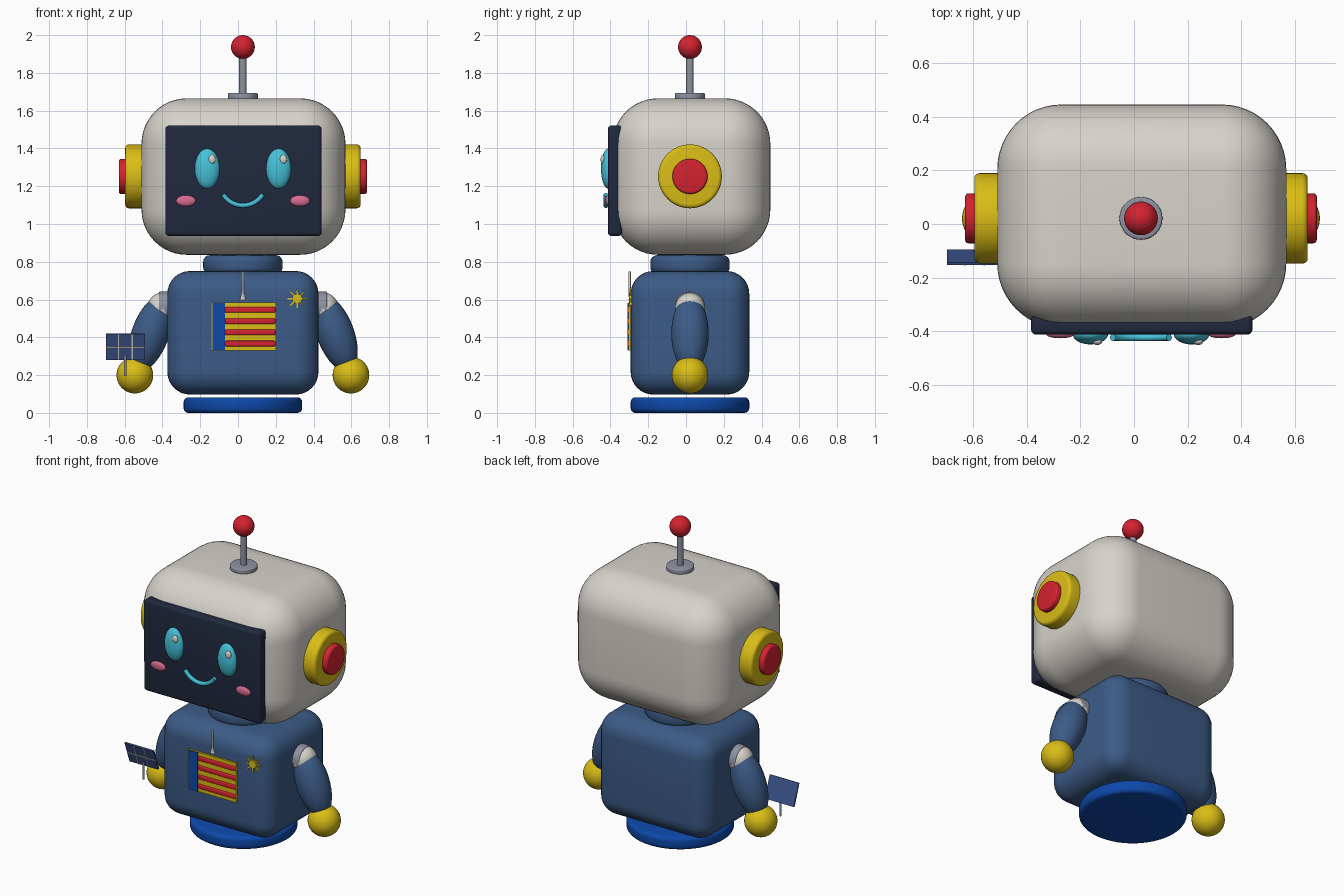
import bpy, math

if "Cube" in bpy.data.objects:
    bpy.data.objects.remove(bpy.data.objects["Cube"])

CX, CY = 0.026, 0.021          # axis of the figure


def material(name, rgb):
    m = bpy.data.materials.new(name)
    m.diffuse_color = (*rgb, 1)
    m.use_nodes = True
    m.node_tree.nodes["Principled BSDF"].inputs["Base Color"].default_value = m.diffuse_color
    return m


CREAM = material("cream", (0.68, 0.65, 0.60))
NAVY = material("screen_navy", (0.014, 0.022, 0.048))
TEAL = material("teal", (0.06, 0.54, 0.70))
YELLOW = material("yellow", (0.70, 0.51, 0.008))
RED = material("red", (0.66, 0.016, 0.030))
BLUE = material("body_blue", (0.045, 0.105, 0.24))
BASE = material("bright_blue", (0.004, 0.065, 0.40))
GREY = material("grey", (0.27, 0.29, 0.36))
PINK = material("pink", (0.68, 0.15, 0.28))
CELL = material("panel_blue", (0.045, 0.085, 0.26))


def finish(name, mat, bevel=0, segments=4):
    """Name the active object, colour it, round its edges and smooth it."""
    o = bpy.context.object
    o.name = name
    o.data.materials.append(mat)
    bpy.ops.object.transform_apply(location=False, rotation=False, scale=True)
    if bevel:
        b = o.modifiers.new("round", 'BEVEL')
        b.width, b.segments, b.limit_method = bevel, segments, 'ANGLE'
        b.angle_limit = math.radians(40)
        bpy.ops.object.modifier_apply(modifier="round")
    bpy.ops.object.shade_smooth_by_angle(angle=math.radians(35))
    return o


def box(name, mat, centre, size, bevel=0, segments=4, rot=(0, 0, 0)):
    bpy.ops.mesh.primitive_cube_add(size=1, location=centre, rotation=rot)
    bpy.context.object.scale = size
    return finish(name, mat, bevel, segments)


def cyl(name, mat, centre, r, depth, bevel=0, axis='Z', sides=48):
    rot = {'X': (0, math.pi / 2, 0), 'Y': (math.pi / 2, 0, 0), 'Z': (0, 0, 0)}[axis]
    bpy.ops.mesh.primitive_cylinder_add(vertices=sides, radius=r, depth=depth,
                                        location=centre, rotation=rot)
    return finish(name, mat, bevel)


def ball(name, mat, centre, radii, rot=(0, 0, 0)):
    bpy.ops.mesh.primitive_uv_sphere_add(segments=32, ring_count=20, radius=1,
                                         location=centre, rotation=rot)
    bpy.context.object.scale = radii
    return finish(name, mat)


# base, torso, neck, head
cyl("base", BASE, (CX, CY, 0.041), 0.314, 0.082, 0.025, sides=64)
box("torso", BLUE, (CX, CY, 0.424), (0.80, 0.628, 0.654), 0.12, 8)
cyl("neck", BLUE, (CX, CY, 0.785), 0.21, 0.10, 0.035, sides=64)
box("head", CREAM, (0.029, 0.029, 1.251), (1.08, 0.835, 0.828), 0.24, 12)

# antenna
cyl("antenna_base", GREY, (CX, CY, 1.675), 0.08, 0.036, 0.008)
cyl("antenna_stem", GREY, (CX, CY, 1.79), 0.02, 0.24, sides=24)
ball("antenna_ball", RED, (CX, CY, 1.937), (0.063,) * 3)

# face screen
box("screen", NAVY, (0.029, -0.376, 1.229), (0.828, 0.075, 0.585), 0.02)

# mouth arc
curve = bpy.data.curves.new("mouth", 'CURVE')
curve.dimensions = '3D'
curve.bevel_depth, curve.bevel_resolution, curve.use_fill_caps = 0.013, 3, True
arc = curve.splines.new('POLY')
arc.points.add(16)
for i, p in enumerate(arc.points):
    a = math.radians(-58 + 116 * i / 16)
    p.co = (CX + 0.124 * math.sin(a), -0.424, 1.222 - 0.124 * math.cos(a), 1)
mouth = bpy.data.objects.new("mouth", curve)
bpy.context.collection.objects.link(mouth)
curve.materials.append(TEAL)

# mirrored parts
for s, side in ((-1, "left"), (1, "right")):
    # eyes and cheeks
    ball(f"{side}_eye", TEAL, (CX + s * 0.189, -0.412, 1.293), (0.066, 0.038, 0.106))
    ball(f"{side}_eye_glint", CREAM, (CX + s * 0.189 + 0.025, -0.44, 1.342),
         (0.019, 0.012, 0.024))
    ball(f"{side}_cheek", PINK, (CX + s * 0.302, -0.412, 1.123), (0.052, 0.015, 0.029))
    # ears
    cyl(f"{side}_ear", YELLOW, (CX + s * 0.562, CY, 1.252), 0.169, 0.122, 0.02, 'X')
    cyl(f"{side}_ear_button", RED, (CX + s * 0.617, CY, 1.252), 0.093, 0.08, 0.012, 'X')
    # arms
    cyl(f"{side}_shoulder_ring", GREY, (CX + s * 0.40, CY, 0.562), 0.08, 0.09, 0.006, 'X')
    ball(f"{side}_shoulder_joint", CREAM, (CX + s * 0.425, CY, 0.557), (0.08,) * 3)
    ball(f"{side}_arm", BLUE, (CX + s * 0.49, CY, 0.42), (0.099, 0.099, 0.212),
         (0, -s * math.radians(20), 0))
    ball(f"{side}_hand", YELLOW, (CX + s * 0.572, CY, 0.20), (0.097,) * 3)

# chest flag panel
FRONT = -0.293
box("flag_plate", YELLOW, (0.029, FRONT - 0.003, 0.457), (0.342, 0.016, 0.253))
box("flag_band", BASE, (-0.103, FRONT - 0.005, 0.457), (0.066, 0.022, 0.249))
for i in range(4):
    box(f"flag_stripe_{i + 1}", RED, (0.064, FRONT - 0.009, 0.367 + i * 0.0595),
        (0.268, 0.018, 0.030), 0.007, 3)

# chest pointer
cyl("pointer_rod", CREAM, (CX, FRONT - 0.005, 0.68), 0.006, 0.135, sides=12)
bpy.ops.mesh.primitive_cone_add(vertices=16, radius1=0.016, radius2=0.006, depth=0.035,
                                location=(CX, FRONT - 0.003, 0.615))
bpy.context.object.scale.y = 0.5
finish("pointer_foot", CREAM)

# chest sun badge
cyl("sun_disc", YELLOW, (0.313, FRONT, 0.605), 0.026, 0.02, axis='Y', sides=32)
for i in range(8):
    a = i * math.pi / 4
    box(f"sun_ray_{i + 1}", YELLOW,
        (0.313 + 0.036 * math.cos(a), FRONT, 0.605 + 0.036 * math.sin(a)),
        (0.03, 0.012, 0.007), rot=(0, -a, 0))

# hand-held solar panel, top edge leaning forward
PX, PY, PZ, TILT = -0.596, -0.124, 0.35, math.radians(20)


def on_panel(u, v, out):
    """Point on the panel: u across, v up the slope, out from its face."""
    return (PX + u, PY - v * math.sin(TILT) - out * math.cos(TILT),
            PZ + v * math.cos(TILT) - out * math.sin(TILT))


box("solar_panel", CELL, on_panel(0, 0, 0), (0.205, 0.010, 0.145), rot=(TILT, 0, 0))
for i, u in enumerate((-0.036, 0.036)):
    box(f"panel_line_{i + 1}", CREAM, on_panel(u, 0, 0.006), (0.006, 0.004, 0.143),
        rot=(TILT, 0, 0))
box("panel_cross_line", CREAM, on_panel(0, 0, 0.006), (0.203, 0.004, 0.006),
    rot=(TILT, 0, 0))
cyl("panel_stem", GREY, (PX, -0.108, 0.25), 0.007, 0.11, sides=16)
